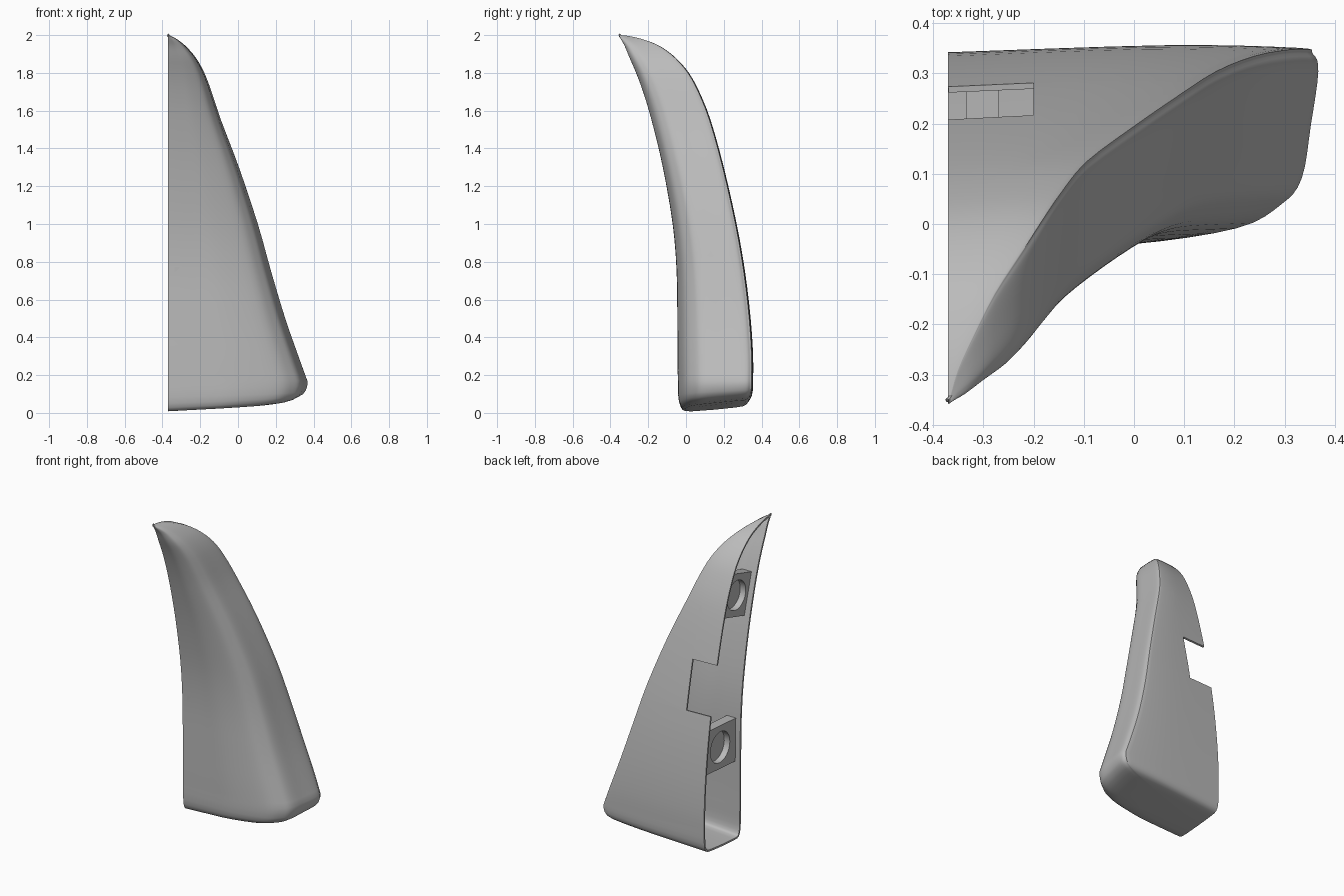
import bpy, bmesh, math
from mathutils import Vector, Matrix

if bpy.data.objects.get("Cube"):
    bpy.data.objects.remove(bpy.data.objects["Cube"], do_unlink=True)

CUT = -0.37          # plane of the open side
WALL = 0.012

grey = bpy.data.materials.new("plain grey")
grey.use_nodes = True
grey.diffuse_color = (0.5, 0.5, 0.5, 1)
grey.node_tree.nodes["Principled BSDF"].inputs["Base Color"].default_value = (0.5, 0.5, 0.5, 1)


def smooth_path(points, steps):
    """Catmull-Rom curve through the points."""
    pts = [Vector(p) for p in points]
    pts = [pts[0]] + pts + [pts[-1]]
    out = []
    for a, b, c, d in zip(pts, pts[1:], pts[2:], pts[3:]):
        for k in range(steps):
            t = k / steps
            out.append(b + (c - a) * (t / 2)
                       + (a * 2 - b * 5 + c * 4 - d) * (t * t / 2)
                       + (b * 3 - a - c * 3 + d) * (t ** 3 / 2))
    return out + [pts[-1]]


def loft(bm, rings, closed=False):
    rows = [[bm.verts.new(p) for p in ring] for ring in rings]
    n = len(rows[0])
    for low, high in zip(rows, rows[1:]):
        for j in range(n if closed else n - 1):
            k = (j + 1) % n
            bm.faces.new((low[j], low[k], high[k], high[j]))
    return rows


def finish(bm, name):
    mesh = bpy.data.meshes.new(name)
    bm.to_mesh(mesh)
    bm.free()
    mesh.materials.append(grey)
    ob = bpy.data.objects.new(name, mesh)
    bpy.context.collection.objects.link(ob)
    bpy.ops.object.select_all(action='DESELECT')
    ob.select_set(True)
    bpy.context.view_layer.objects.active = ob
    return ob


# Cross-section as (width, depth) fractions, from the front rim round to the back rim
section = smooth_path([(0, 0), (.25, -.005), (.5, 0), (.78, .08), (.9, .2), (.955, .33),
                       (.98, .6), (1, .87), (.985, .96), (.94, .99), (.6, 1), (0, .965)], 4)

# Height, outer x, front y, back y
levels = smooth_path([(.17, .367, -.04, .355), (.3, .32, -.042, .355), (.5, .25, -.043, .342),
                      (.75, .175, -.047, .312), (1, .105, -.068, .268), (1.3, .005, -.12, .2),
                      (1.55, -.09, -.18, .13), (1.7, -.14, -.225, .07), (1.8, -.178, -.262, .015),
                      (1.88, -.223, -.297, -.055), (1.94, -.275, -.322, -.135),
                      (1.975, -.318, -.342, -.22), (1.993, -.35, -.352, -.29),
                      (2, -.366, -.358, -.345)], 3)


def ring(level):
    z, x, front, back = level
    return [Vector((CUT + u * (x - CUT), front + v * (back - front), z)) for u, v in section]


# Rounded, slightly tilted base: shrinking copies of the lowest ring
base = ring(levels[0])
hub = Vector((CUT, 0.15, 0))
bottom = []
for size, height in [(0, 0), (.3, 0), (.6, 0), (.8, .003), (.88, .011), (.93, .024),
                     (.97, .047), (.99, .08), (1, .125)]:
    layer = []
    for p, (u, v) in zip(base, section):
        q = hub + (p - hub) * size
        tilt = .04 * size * u + .035 * (.4 + (v - .4) * size)
        q.z = .003 + height + tilt * (1 - height / .17)
        layer.append(q)
    bottom.append(layer)

# Horn-shaped shell
bm = bmesh.new()
loft(bm, bottom + [ring(l) for l in levels])
bmesh.ops.remove_doubles(bm, verts=bm.verts[:], dist=0.0002)
bm.normal_update()


def back_faces():
    return [f for f in bm.faces if f.normal.y > .5 and f.calc_center_median().z > .4]


# Rectangular notch in the back rim
NOTCH_X, NOTCH_LOW, NOTCH_HIGH = -.2, .91, 1.22
for co, no in [((0, 0, NOTCH_LOW), (0, 0, 1)), ((0, 0, NOTCH_HIGH), (0, 0, 1)),
               ((NOTCH_X, 0, 0), (1, 0, 0))]:
    faces = back_faces()
    geom = set(faces)
    for f in faces:
        geom.update(f.edges)
        geom.update(f.verts)
    bmesh.ops.bisect_plane(bm, geom=list(geom), plane_co=co, plane_no=no, dist=1e-5)
    bm.normal_update()
gone = []
for f in back_faces():
    c = f.calc_center_median()
    if c.x < NOTCH_X and NOTCH_LOW < c.z < NOTCH_HIGH:
        gone.append(f)
bmesh.ops.delete(bm, geom=gone, context='FACES')
shell = finish(bm, "shell")
wall = shell.modifiers.new("wall", 'SOLIDIFY')
wall.thickness = WALL
wall.offset = -1
bpy.ops.object.modifier_apply(modifier=wall.name)
bpy.ops.object.shade_smooth_by_angle(angle=math.radians(40))


# Mounting blocks with a round blind socket facing the open side
def block(name, y, z, half_y, half_z, tilt, radius):
    bm = bmesh.new()
    turns = [2 * math.pi * i / 32 for i in range(32)]
    circle = [(math.cos(a), math.sin(a)) for a in turns]
    square = [(c / max(abs(c), abs(s)) * half_y, s / max(abs(c), abs(s)) * half_z)
              for c, s in circle]
    disc = [(c * radius, s * radius) for c, s in circle]
    outer, face, socket = -.27, -.335, -.295
    rows = loft(bm, [[(x, a, b) for a, b in loop] for x, loop in
                     [(outer, square), (face, square), (face, disc), (socket, disc)]], True)
    bm.faces.new(rows[0])
    bm.faces.new(rows[-1])
    bmesh.ops.recalc_face_normals(bm, faces=bm.faces[:])
    bm.transform(Matrix.Translation((0, y, z)) @ Matrix.Rotation(math.radians(tilt), 4, 'X'))
    finish(bm, name)
    bpy.ops.object.shade_smooth_by_angle(angle=math.radians(30))


block("lower_block", .125, .645, .165, .14, 4, .1)
block("upper_block", -.045, 1.575, .122, .135, 16, .095)
